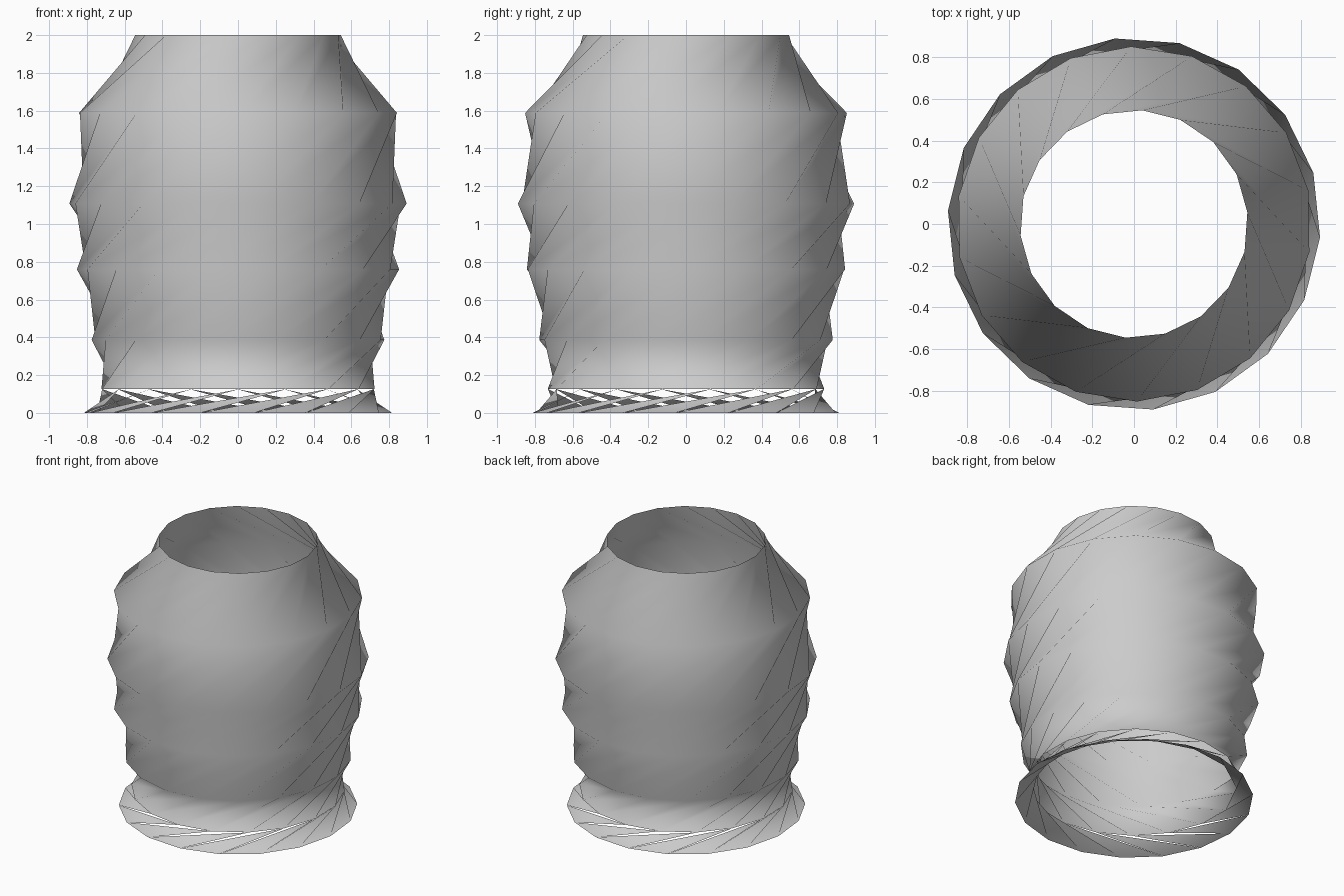
import bpy
import bmesh
from math import cos, sin, radians

if "Cube" in bpy.data.objects:
    bpy.data.objects.remove(bpy.data.objects["Cube"])

SIDES = 18
TWIST = 35      # degrees each ring turns past the one below
PHASE = 15.9    # angle of the bottom ring
# (radius, height) of each ring, bottom to top
PROFILE = [(0.817, 0.0), (0.732, 0.127), (0.779, 0.386), (0.853, 0.76),
           (0.895, 1.108), (0.852, 1.588), (0.547, 2.0)]

bm = bmesh.new()
rings = []
for k, (r, z) in enumerate(PROFILE):
    angles = [radians(PHASE + TWIST * k + 360 / SIDES * i) for i in range(SIDES)]
    rings.append([bm.verts.new((r * cos(a), r * sin(a), z)) for a in angles])

# twisted wall: triangles between neighbouring rings
for k in range(len(rings) - 1):
    low, high = rings[k], rings[k + 1]
    for i in range(SIDES):
        j = (i + 1) % SIDES
        bm.faces.new((low[i], low[j], high[j]))
        # the foot band keeps only its lower triangles, leaving open slits
        if k > 0:
            bm.faces.new((low[i], high[j], high[i]))

for f in bm.faces:
    f.smooth = True

mesh = bpy.data.meshes.new("twisted_vase")
bm.to_mesh(mesh)
bm.free()
vase = bpy.data.objects.new("twisted_vase", mesh)
bpy.context.collection.objects.link(vase)
